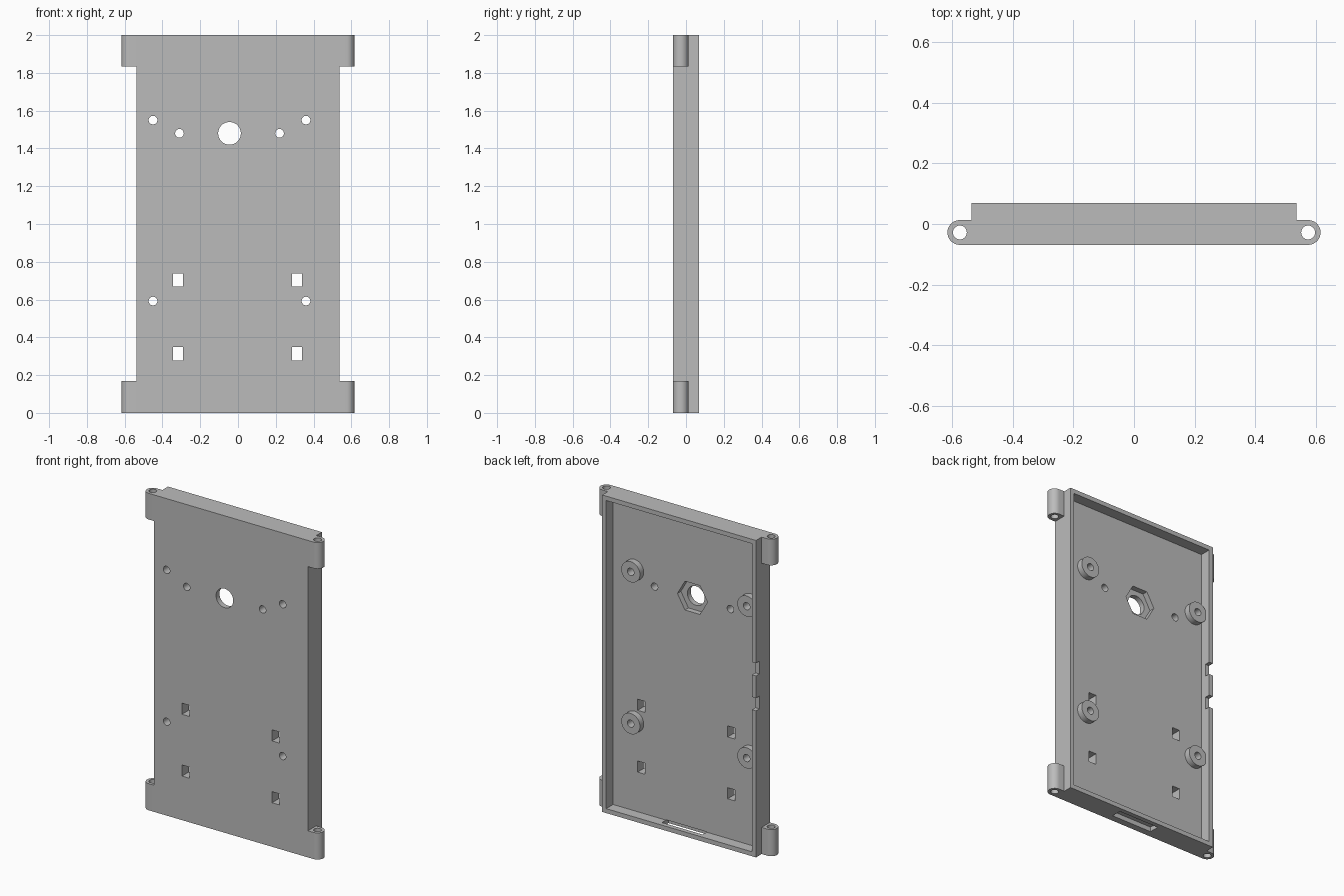
import bpy, bmesh
from math import cos, sin, pi

cube = bpy.data.objects.get("Cube")
if cube:
    bpy.data.objects.remove(cube, do_unlink=True)

grey = bpy.data.materials.new("plain grey")
grey.use_nodes = True
grey.diffuse_color = (0.5, 0.5, 0.5, 1)
grey.node_tree.nodes["Principled BSDF"].inputs["Base Color"].default_value = (0.5, 0.5, 0.5, 1)


def prism(name, pts, axis, lo, hi):
    """Extrude a flat outline along y (outline in x, z) or z (outline in x, y)."""
    def place(p, d):
        return (p[0], d, p[1]) if axis == "y" else (p[0], p[1], d)
    bm = bmesh.new()
    ends = [[bm.verts.new(place(p, d)) for p in pts] for d in (lo, hi)]
    for ring in ends:
        bm.faces.new(ring)
    n = len(pts)
    for i in range(n):
        j = (i + 1) % n
        bm.faces.new((ends[0][i], ends[0][j], ends[1][j], ends[1][i]))
    bmesh.ops.recalc_face_normals(bm, faces=bm.faces)
    mesh = bpy.data.meshes.new(name)
    bm.to_mesh(mesh)
    bm.free()
    mesh.materials.append(grey)
    obj = bpy.data.objects.new(name, mesh)
    bpy.context.collection.objects.link(obj)
    return obj


def circle(x, y, r, n=32):
    return [(x + r * cos(2 * pi * i / n), y + r * sin(2 * pi * i / n)) for i in range(n)]


def rect(x0, x1, z0, z1):
    return [(x0, z0), (x1, z0), (x1, z1), (x0, z1)]


def cut(obj, pts, axis, lo, hi):
    """Remove an extruded outline from an object."""
    tool = prism("cutter", pts, axis, lo, hi)
    tool.hide_render = True
    mod = obj.modifiers.new("cut", "BOOLEAN")
    mod.operation = "DIFFERENCE"
    mod.solver = "EXACT"
    mod.object = tool
    bpy.context.view_layer.objects.active = obj
    bpy.ops.object.modifier_apply(modifier=mod.name)
    bpy.data.objects.remove(tool, do_unlink=True)


def smooth(obj):
    bpy.ops.object.select_all(action="DESELECT")
    obj.select_set(True)
    bpy.context.view_layer.objects.active = obj
    bpy.ops.object.shade_smooth_by_angle(angle=pi / 6)


W, D, WALL, FLOOR = 0.537, 0.069, 0.028, 0.0
HOLE = 0.023
FRONT = -0.2

# Tray: solid slab hollowed from the back
tray = prism("tray", rect(-W, W, 0, 2), "y", -D, D)
cut(tray, rect(-W + WALL, W - WALL, WALL, 2 - WALL), "y", FLOOR, 0.2)

# Central opening with a hexagonal nut recess
cut(tray, circle(-0.045, 1.48, 0.105, 6), "y", -0.035, 0.03)
cut(tray, circle(-0.045, 1.48, 0.06, 48), "y", FRONT, 0.03)

# Screw holes and the raised bosses behind the corner ones
corners = [(x, z) for x in (-0.45, 0.36) for z in (0.592, 1.55)]
for x, z in corners + [(-0.31, 1.48), (0.22, 1.48)]:
    cut(tray, circle(x, z, HOLE), "y", FRONT, 0.03)
for i, (x, z) in enumerate(corners):
    boss = prism(f"boss_{i + 1}", circle(x, z, 0.065, 48), "y", FLOOR, 0.038)
    cut(boss, circle(x, z, HOLE), "y", FRONT, 0.2)
    smooth(boss)

# Rectangular slots
for x in (-0.317, 0.312):
    for z in (0.313, 0.703):
        cut(tray, rect(x - 0.026, x + 0.026, z - 0.035, z + 0.035), "y", FRONT, 0.03)

# Two notches in the rim of one side wall
for z0, z1 in ((0.925, 1.005), (1.145, 1.225)):
    cut(tray, rect(-0.6, -W + WALL + 0.01, z0, z1), "y", 0.035, 0.2)

# Slot through the bottom wall
cut(tray, rect(-0.145, 0.14, -0.025, 0.04), "z", -0.1, WALL + 0.002)
smooth(tray)

# Hinge lugs with rounded ends at the four corners
R, CX = 0.041, 0.575
CY = -D + R
for side, label in ((1, "left"), (-1, "right")):
    arc = [(CX + R * sin(pi * i / 16), CY - R * cos(pi * i / 16)) for i in range(17)]
    outline = [(W, CY - R)] + arc + [(W, CY + R)]
    outline = [(side * x, y) for x, y in outline]
    for z0, z1, level in ((0, 0.168, "bottom"), (1.835, 2, "top")):
        lug = prism(f"{level}_{label}_lug", outline, "z", z0, z1)
        cut(lug, circle(side * CX, CY, HOLE), "z", -0.1, 2.1)
        smooth(lug)
